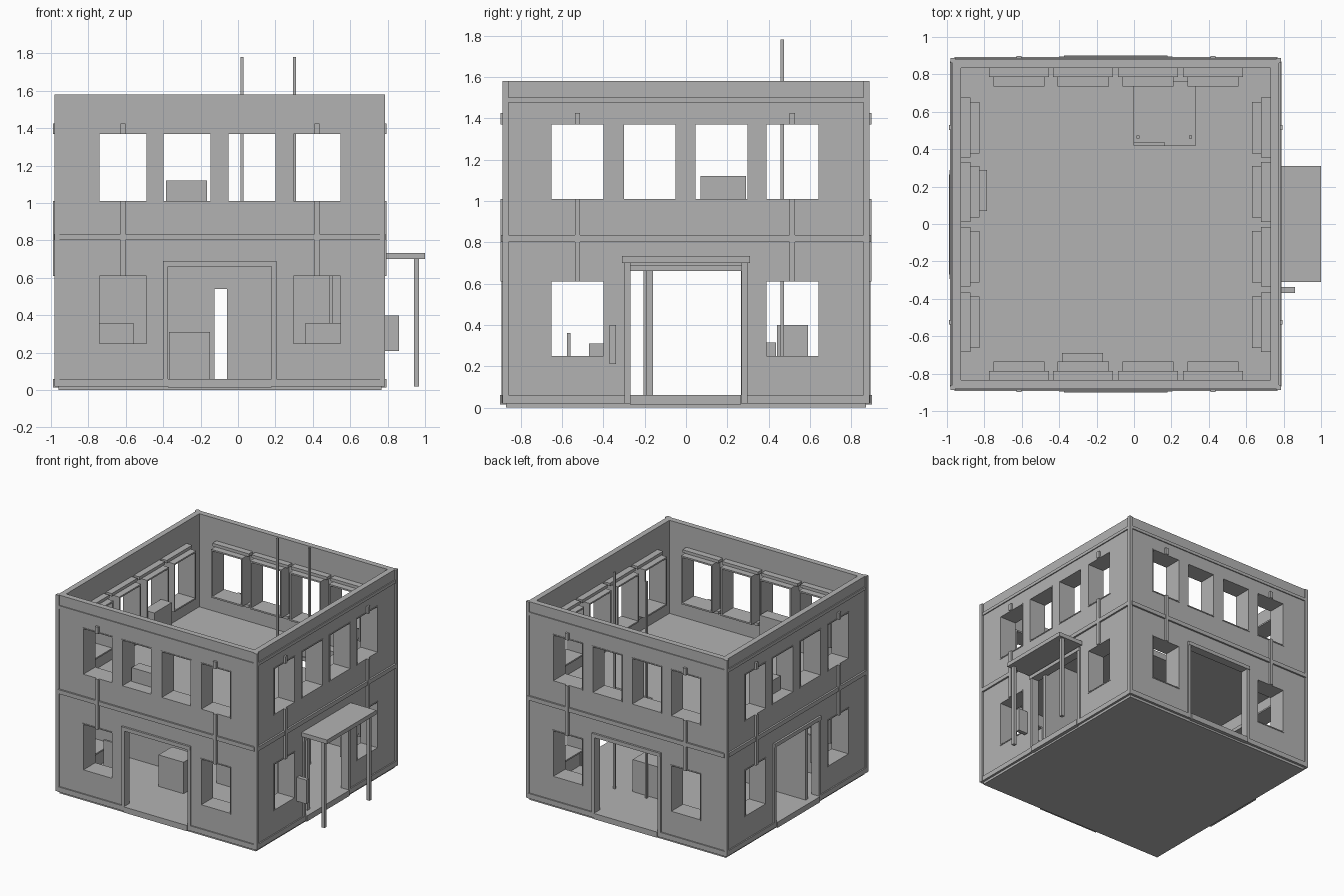
import bpy
import bmesh
from mathutils import Vector

old = bpy.data.objects.get("Cube")
if old:
    bpy.data.objects.remove(old, do_unlink=True)

grey = bpy.data.materials.new("plain_grey")
grey.use_nodes = True
grey.diffuse_color = (0.45, 0.45, 0.45, 1)
grey.node_tree.nodes["Principled BSDF"].inputs["Base Color"].default_value = (0.45, 0.45, 0.45, 1)


def boxes(name, spans):
    """One object from boxes given as ((x0, x1), (y0, y1), (z0, z1))."""
    bm = bmesh.new()
    for span in spans:
        lo = Vector([min(s) for s in span])
        hi = Vector([max(s) for s in span])
        for v in bmesh.ops.create_cube(bm, size=1)["verts"]:
            v.co = Vector([(lo[i] + hi[i]) / 2 + v.co[i] * (hi[i] - lo[i]) for i in range(3)])
    mesh = bpy.data.meshes.new(name)
    bm.to_mesh(mesh)
    bm.free()
    mesh.materials.append(grey)
    ob = bpy.data.objects.new(name, mesh)
    bpy.context.collection.objects.link(ob)
    return ob


def cut(ob, spans):
    """Cut box-shaped openings."""
    cutter = boxes("opening_cutter", spans)
    cutter.hide_render = True
    mod = ob.modifiers.new("openings", "BOOLEAN")
    mod.operation = "DIFFERENCE"
    mod.solver = "EXACT"
    mod.object = cutter
    bpy.context.view_layer.objects.active = ob
    bpy.ops.object.modifier_apply(modifier=mod.name)
    bpy.data.objects.remove(cutter, do_unlink=True)


# Main measures
WEST, EAST, DEEP = -0.97, 0.775, 0.88
TOP, FLOOR, UPPER = 1.58, 0.06, 0.84
THICK = 0.045
HALF = 0.125
LOW, HIGH = (0.25, 0.61), (1.01, 1.37)


def ring(u0, u1, z0, z1, w, d0, d1):
    """Rectangular frame around an opening, in wall coordinates."""
    return [((u0 - w, u0), (d0, d1), (z0 - w, z1 + w)),
            ((u1, u1 + w), (d0, d1), (z0 - w, z1 + w)),
            ((u0, u1), (d0, d1), (z1, z1 + w)),
            ((u0, u1), (d0, d1), (z0 - w, z0))]


def build_side(name, along_x, sign, centres, door, ends, trim_ends):
    face = DEEP if along_x else (EAST if sign > 0 else -WEST)

    def place(spans):
        out = []
        for u, d, z in spans:
            depth = tuple(sign * (face + k) for k in d)
            out.append((u, depth, z) if along_x else (depth, u, z))
        return out

    windows = [(c, HIGH) for c in centres] + [(c, LOW) for c in (centres[0], centres[-1])]
    d0, d1 = door

    # Wall with window and door openings
    wall = boxes(name + "_wall", place([(ends, (-THICK, 0), (0.02, TOP))]))
    holes = [((c - HALF, c + HALF), (-0.2, 0.1), z) for c, z in windows]
    holes.append(((d0, d1), (-0.2, 0.1), (FLOOR, 0.66)))
    cut(wall, place(holes))

    # Outer window trims and deep inner casings
    trims, casings = [], []
    for c, (z0, z1) in windows:
        a, b = c - HALF, c + HALF
        trims += ring(a, b, z0, z1, 0.008, -0.01, 0.004)
        casings += ring(a, b, z0, z1, 0.012, -THICK - 0.1, -THICK)
        wide = (a - 0.035, b + 0.035)
        casings += [(wide, (-THICK - 0.05, -THICK), (z1 + 0.012, z1 + 0.035)),
                    (wide, (-THICK - 0.05, -THICK), (z0 - 0.035, z0 - 0.012))]
    boxes(name + "_window_trims", place(trims))
    boxes(name + "_window_casings", place(casings))

    # Door frame and threshold
    boxes(name + "_door_frame", place([
        ((d0 - 0.025, d0), (-THICK - 0.01, 0.012), (0.02, 0.66)),
        ((d1, d1 + 0.025), (-THICK - 0.01, 0.012), (0.02, 0.66)),
        ((d0 - 0.025, d1 + 0.025), (-THICK - 0.01, 0.016), (0.66, 0.69)),
        ((d0, d1), (-THICK, 0.02), (0.015, FLOOR))]))

    # Storey band, top band, foot band and upright strips
    bands = [(trim_ends, (0, 0.014), (0.802, 0.835)),
             (trim_ends, (0, 0.008), (1.475, 1.5)),
             (trim_ends, (0, 0.01), (0.02, FLOOR))]
    for c in (centres[0], centres[-1]):
        strip = (c - 0.013, c + 0.013)
        bands += [(strip, (0, 0.018), (LOW[1], HIGH[0])),
                  (strip, (0, 0.018), (HIGH[1], HIGH[1] + 0.055))]
    boxes(name + "_bands", place(bands))


front_centres = (-0.615, -0.272, 0.075, 0.422)
side_centres = (-0.525, -0.175, 0.172, 0.515)
for name, sign in (("front", -1), ("back", 1)):
    build_side(name, True, sign, front_centres, (-0.375, 0.18), (WEST, EAST), (-0.96, 0.767))
for name, sign in (("right", -1), ("left", 1)):
    inner = DEEP - THICK
    build_side(name, False, sign, side_centres, (-0.27, 0.265), (-inner, inner), (-0.868, 0.868))

# Corner posts
boxes("corner_posts", [((x, x + 0.028), (y, y + 0.028), (0.02, TOP))
                       for x in (WEST - 0.012, EAST - 0.016) for y in (-DEEP - 0.008, DEEP - 0.02)])

# Floors, the upper one with a ladder hatch
boxes("base_slab", [((-0.96, 0.767), (-0.87, 0.87), (0, 0.03))])
boxes("ground_floor", [((-0.95, 0.755), (-0.86, 0.86), (0.03, FLOOR))])
upper = boxes("upper_floor", [((-0.95, 0.755), (-0.86, 0.86), (0.79, UPPER))])
cut(upper, [((0, 0.33), (0.42, 0.76), (0.7, 0.9))])

# Inner partition with a half-open doorway
partition = boxes("partition", [((-0.94, 0.745), (-0.19, -0.16), (FLOOR, 0.79))])
cut(partition, [((-0.125, 0.165), (-0.3, 0), (FLOOR, 0.54))])
boxes("sliding_door", [((-0.06, 0.165), (-0.183, -0.167), (FLOOR, 0.54))])
boxes("partition_post", [((0.49, 0.505), (-0.205, -0.19), (FLOOR, 0.79))])

# Ladder poles
boxes("ladder_poles", [((x - 0.008, x + 0.008), (0.457, 0.473), (FLOOR, 1.78)) for x in (0.022, 0.302)])

# Furniture
boxes("ground_cabinets", [((-0.37, -0.15), (-0.47, -0.3), (FLOOR, 0.31)),
                          ((-0.06, 0.165), (0.27, 0.435), (FLOOR, 0.315)),
                          ((-0.82, -0.72), (0.44, 0.59), (FLOOR, 0.4))])
boxes("low_panels", [((0.36, 0.6), (-0.575, -0.56), (FLOOR, 0.36)),
                     ((-0.78, -0.56), (-0.575, -0.56), (FLOOR, 0.36))])
boxes("upper_cabinets", [((-0.385, -0.165), (-0.785, -0.69), (UPPER, 1.12)),
                         ((-0.88, -0.785), (0.07, 0.29), (UPPER, 1.12))])

# Porch roof, posts and wall box on the left side
boxes("porch_roof", [((0.775, 1.0), (-0.31, 0.31), (0.7, 0.733))])
boxes("porch_posts", [((0.94, 0.968), (y - 0.014, y + 0.014), (0.02, 0.7)) for y in (-0.283, 0.283)])
boxes("wall_box", [((0.775, 0.86), (-0.37, -0.338), (0.21, 0.4))])
